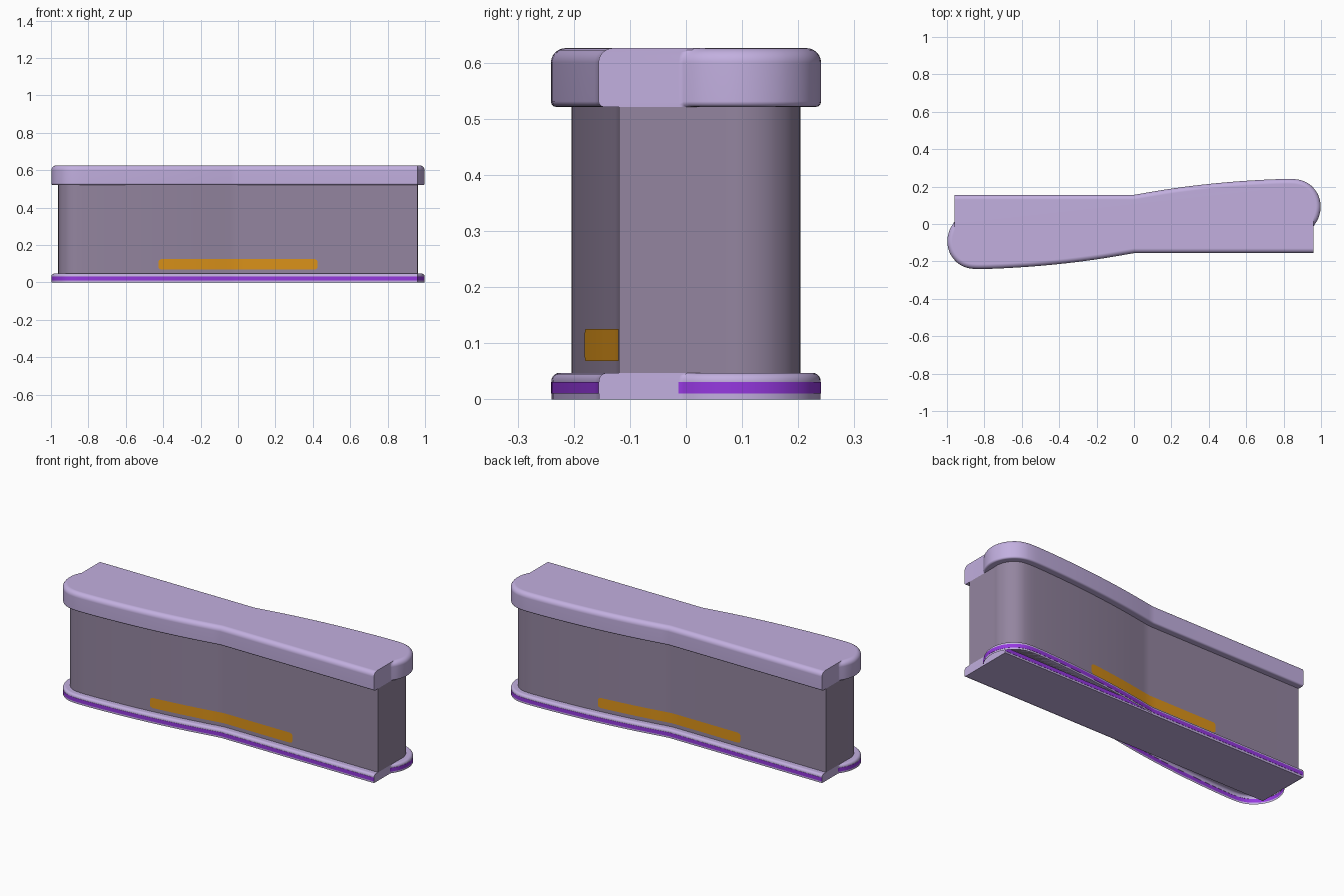
import bpy, bmesh, math
from mathutils import Vector

cube = bpy.data.objects.get("Cube")
if cube:
    bpy.data.objects.remove(cube)

END = 0.96   # half length of the flat-cut ends
SIDE = 0.156  # half depth of the straight runs


def material(name, rgb):
    m = bpy.data.materials.new(name)
    m.use_nodes = True
    m.diffuse_color = (*rgb, 1)
    m.node_tree.nodes["Principled BSDF"].inputs["Base Color"].default_value = (*rgb, 1)
    return m


lilac = material("lilac", (0.54, 0.43, 0.74))
mauve = material("dark mauve", (0.295, 0.235, 0.35))
purple = material("vivid purple", (0.30, 0.04, 0.74))
orange = material("orange", (0.71, 0.29, 0.01))

# Half outline: rounded nose, long sweep to the middle, straight run to the end
KEYS = [Vector(p) for p in (
    (0.96, -0.013), (0.985, 0.03), (0.998, 0.085), (0.992, 0.135), (0.97, 0.18),
    (0.93, 0.218), (0.88, 0.237), (0.8, 0.2405), (0.6, 0.231), (0.4, 0.214),
    (0.2, 0.189), (0, SIDE))]


def smooth_path(keys, steps=5):
    pts = []
    ext = [2 * keys[0] - keys[1]] + keys + [2 * keys[-1] - keys[-2]]
    for a, b, c, d in zip(ext, ext[1:], ext[2:], ext[3:]):
        k = (c - b).length / max((b - a).length, 0.01)
        m = (c - b).length / max((d - c).length, 0.01)
        t1, t2 = (c - a) * k / (1 + k), (d - b) * m / (1 + m)
        for i in range(steps):
            t = i / steps
            pts.append(b * (2*t**3 - 3*t*t + 1) + t1 * (t**3 - 2*t*t + t)
                       + c * (3*t*t - 2*t**3) + t2 * (t**3 - t*t))
    return pts + [keys[-1]]


PATH = smooth_path(KEYS) + [Vector((-END, SIDE))]


def half_outline(inset):
    out = []
    for i, p in enumerate(PATH):
        tan = PATH[min(i + 1, len(PATH) - 1)] - PATH[max(i - 1, 0)]
        if i == len(PATH) - 2:
            tan = Vector((-1, -0.08))
        n = Vector((tan.y, -tan.x)).normalized()
        q = p - n * inset
        if p.y < 0.12:
            q.x = max(q.x, END)  # nose meets the flat end
        out.append(q)
    return out


def outline(inset):
    half = half_outline(inset)
    return half + [-p for p in half]


def stripe(f):
    """Purple band on the long sides only."""
    c = f.calc_center_median()
    flat_end = abs(f.normal.x) > 0.99 and abs(c.x) < END + 0.001
    return int(0.01 < c.z < 0.03 and not flat_end)


def finish(name, bm, mats, rule=None):
    bm.normal_update()
    if rule:
        for f in bm.faces:
            f.material_index = rule(f)
    me = bpy.data.meshes.new(name)
    bm.to_mesh(me)
    bm.free()
    ob = bpy.data.objects.new(name, me)
    bpy.context.collection.objects.link(ob)
    for m in mats:
        me.materials.append(m)
    bpy.ops.object.select_all(action='DESELECT')
    ob.select_set(True)
    bpy.context.view_layer.objects.active = ob
    bpy.ops.object.shade_smooth_by_angle(angle=math.radians(35))
    # Keep the large flat faces evenly shaded
    ob.modifiers.new("even_shading", 'WEIGHTED_NORMAL').keep_sharp = True


def stack(name, layers, mats, rule=None, ring=outline, bottom=True):
    """Skin a shape through (height, inset) copies of an outline."""
    bm = bmesh.new()
    rings = [[bm.verts.new((p.x, p.y, z)) for p in ring(d)] for z, d in layers]
    n = len(rings[0])
    for lo, hi in zip(rings, rings[1:]):
        for i in range(n):
            j = (i + 1) % n
            bm.faces.new((lo[i], lo[j], hi[j], hi[i]))
    if bottom:
        bm.faces.new(rings[0][::-1])
    bm.faces.new(rings[-1])
    finish(name, bm, mats, rule)


def rounding(z, inset, r, top=True, steps=6):
    arc = []
    for i in range(steps + 1):
        a = math.pi / 2 * i / steps
        s = math.sin(a) if top else math.cos(a)
        c = math.cos(a) if top else math.sin(a)
        arc.append((z + (r * (s - 1) if top else r * (1 - s)), inset + r * (1 - c)))
    return arc


# Counter body
stack("counter_body", [(0.047, 0.037), (0.521, 0.037)], [mauve])

# Countertop with a softly rounded rim
stack("countertop", rounding(0.521, 0, 0.01, False, 3) + rounding(0.626, 0, 0.026), [lilac])

# Plinth skirt, open underneath, with a purple stripe
stack("plinth_skirt", [(0, 0.001), (0.01, 0.001), (0.0101, 0), (0.0309, 0), (0.031, 0.001)]
      + rounding(0.047, 0.001, 0.014), [lilac, purple], stripe, bottom=False)


# Straight plinth core that closes the middle of the underside
def core_ring(inset):
    x, y = END - 0.003, SIDE - 0.003 - inset
    return [Vector(p) for p in ((x, -y), (x, y), (-x, y), (-x, -y))]


stack("plinth_core", [(0, 0.001), (0.01, 0.001), (0.0101, 0), (0.0309, 0), (0.031, 0.001),
                      (0.04, 0.015)], [lilac, purple], stripe, core_ring)


# Orange strips following both long faces
def light_strip(name, side):
    face = half_outline(0.0355)[12:]

    def y_at(x):
        for a, b in zip(face, face[1:]):
            if b.x <= x <= a.x:
                return a.y + (b.y - a.y) * (a.x - x) / (a.x - b.x)

    bm = bmesh.new()
    cols = []
    for x in [-0.425, -0.42, -0.41] + [i * 0.04 for i in range(-10, 11)] + [0.41, 0.42, 0.425]:
        r = max(0, abs(x) - 0.408)
        cut = 0.018 - math.sqrt(0.018 ** 2 - r * r)
        cols.append([bm.verts.new((side * x, side * y_at(x), z))
                     for z in (0.068 + cut, 0.125 - cut)])
    for a, b in zip(cols, cols[1:]):
        bm.faces.new((a[0], a[1], b[1], b[0]))
    finish(name, bm, [orange])


light_strip("back_light_strip", 1)
light_strip("front_light_strip", -1)
